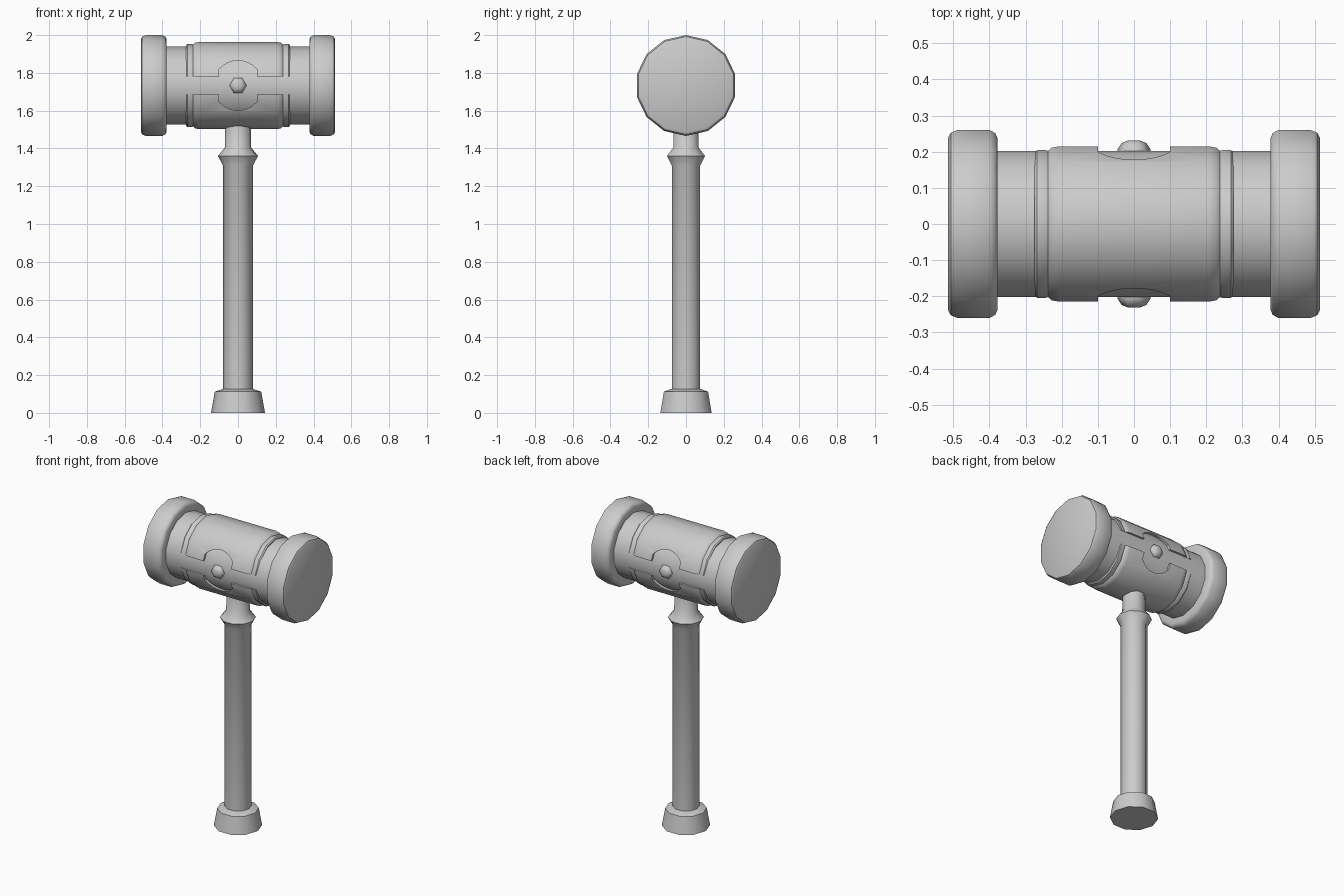
import bpy
import bmesh
from math import sin, cos, pi, radians, sqrt

cube = bpy.data.objects.get("Cube")
if cube:
    bpy.data.objects.remove(cube, do_unlink=True)

HEAD_Z = 1.733

grey = bpy.data.materials.new("plain grey")
grey.use_nodes = True
grey.diffuse_color = (0.6, 0.6, 0.6, 1)
grey.node_tree.nodes["Principled BSDF"].inputs["Base Color"].default_value = grey.diffuse_color


def make_object(name, bm, z):
    bmesh.ops.recalc_face_normals(bm, faces=bm.faces)
    mesh = bpy.data.meshes.new(name)
    bm.to_mesh(mesh)
    bm.free()
    mesh.materials.append(grey)
    obj = bpy.data.objects.new(name, mesh)
    obj.location.z = z
    bpy.context.collection.objects.link(obj)
    return obj


def smooth(obj, angle=40):
    bpy.ops.object.select_all(action="DESELECT")
    obj.select_set(True)
    bpy.context.view_layer.objects.active = obj
    bpy.ops.object.shade_smooth_by_angle(angle=radians(angle))


def revolve(name, profile, sides, axis, z=0, tube=False):
    """Turn (position, radius) pairs around an axis; a tube joins last to first."""
    place = {
        "X": lambda p, r, a: (p, r * sin(a), r * cos(a)),
        "Y": lambda p, r, a: (r * cos(a), p, r * sin(a)),
        "Z": lambda p, r, a: (r * cos(a), r * sin(a), p),
    }[axis]
    bm = bmesh.new()
    rings = [[bm.verts.new(place(p, r, 2 * pi * i / sides)) for i in range(sides)]
             for p, r in profile]
    pairs = list(zip(rings, rings[1:]))
    if tube:
        pairs.append((rings[-1], rings[0]))
    else:
        bm.faces.new(rings[0])
        bm.faces.new(rings[-1])
    for a, b in pairs:
        for i in range(sides):
            j = (i + 1) % sides
            bm.faces.new((a[i], a[j], b[j], b[i]))
    return make_object(name, bm, z)


# Handle with a pointed collar under the head
smooth(revolve("handle", [(0.1, 0.079), (1.31, 0.079), (1.36, 0.106),
                          (1.405, 0.07), (1.56, 0.068)], 10, "Z"))

# Flared pommel
smooth(revolve("pommel", [(0, 0.143), (0.112, 0.123), (0.128, 0.078)], 10, "Z"))

# Head core
smooth(revolve("head_core", [(-0.42, 0.207), (0.42, 0.207)], 14, "X", HEAD_Z))

# Striking caps and side studs, one of each per side
cap = [(0.378, 0.2), (0.378, 0.245), (0.384, 0.258), (0.4, 0.267),
       (0.488, 0.267), (0.507, 0.259), (0.514, 0.245)]
stud = [(0.18, 0.045), (0.208, 0.045), (0.224, 0.034), (0.231, 0.017)]
for s, side, face in ((1, "left", "back"), (-1, "right", "front")):
    smooth(revolve(side + "_striking_cap", [(s * p, r) for p, r in cap], 14, "X", HEAD_Z))
    smooth(revolve(face + "_stud", [(s * p, r) for p, r in stud], 6, "Y", HEAD_Z), 65)

# Sleeve around the head, with a bead at each end
half = [(0.205, 0.231), (0.228, 0.227), (0.238, 0.217), (0.245, 0.22),
        (0.268, 0.22), (0.275, 0.213), (0.275, 0.19)]
profile = [(-p, r) for p, r in reversed(half)] + half
sleeve = revolve("head_sleeve", profile, 14, "X", HEAD_Z, tube=True)
sleeve.scale.y = 0.955

# Slot with a round window, cut through front and back of the sleeve
slot, window, reach = 0.047, 0.132, 0.1
upper = [(0.35, slot), (reach, slot)]
for i in range(9):
    x = reach * (1 - i / 4)
    upper.append((x, sqrt(window ** 2 - x ** 2)))
upper += [(-reach, slot), (-0.35, slot)]
outline = upper + [(-x, -z) for x, z in upper]
bm = bmesh.new()
base = bm.faces.new([bm.verts.new((x, -0.4, z)) for x, z in outline])
push = bmesh.ops.extrude_face_region(bm, geom=[base], use_keep_orig=True)
for v in push["geom"]:
    if isinstance(v, bmesh.types.BMVert):
        v.co.y = 0.4
cutter = make_object("slot_cutter", bm, HEAD_Z)
cutter.hide_render = True

cut = sleeve.modifiers.new("slot", "BOOLEAN")
cut.operation = "DIFFERENCE"
cut.solver = "EXACT"
cut.object = cutter
bpy.context.view_layer.objects.active = sleeve
bpy.ops.object.modifier_apply(modifier=cut.name)
bpy.data.objects.remove(cutter, do_unlink=True)
smooth(sleeve)
